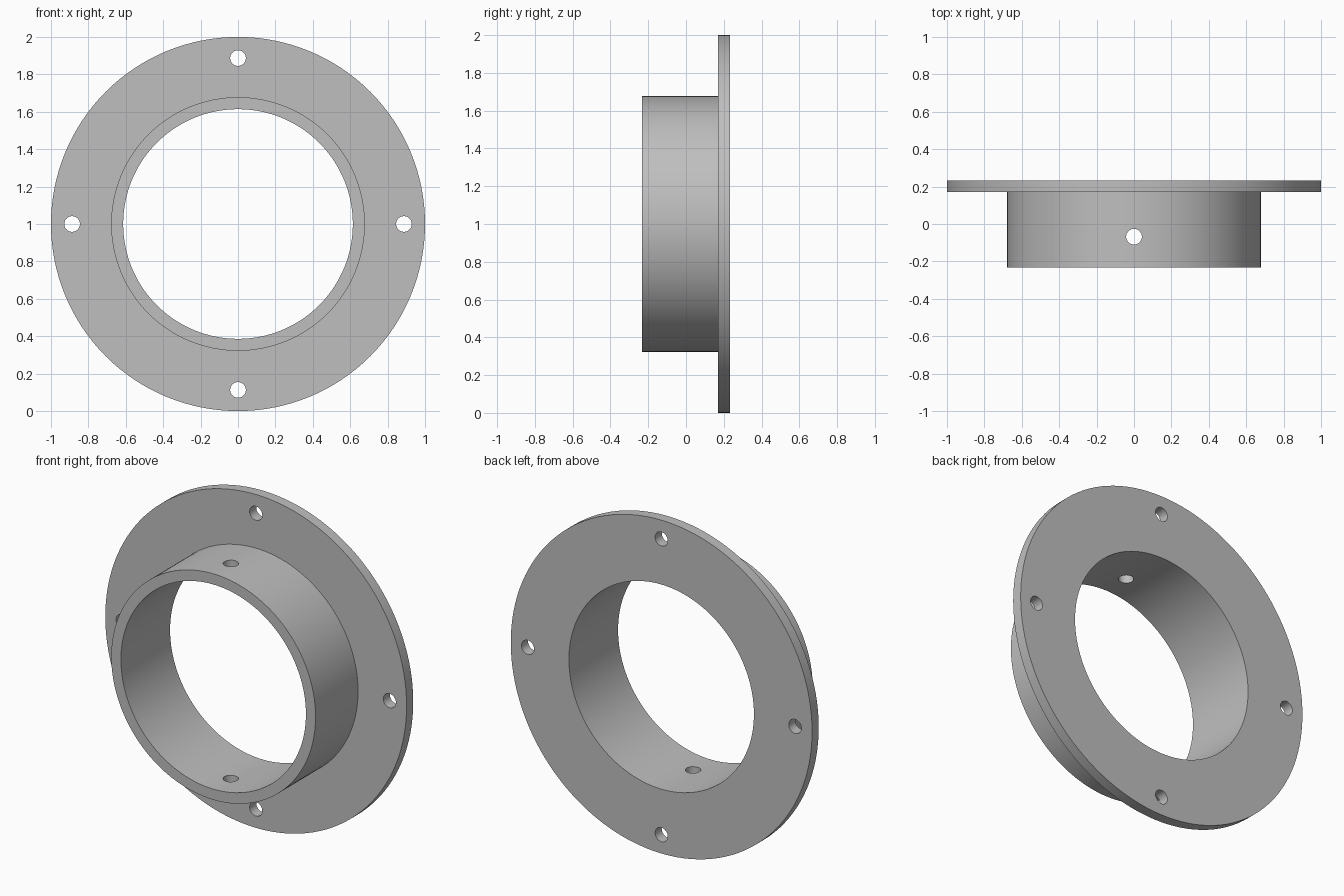
import bpy, bmesh, math
from mathutils import Matrix, Vector

if "Cube" in bpy.data.objects:
    bpy.data.objects.remove(bpy.data.objects["Cube"])

SEG = 128
CZ = 1.0            # height of the ring axis
R_OUT, R_COLLAR, R_BORE = 1.0, 0.678, 0.614
Y_FRONT, Y_STEP, Y_BACK = -0.233, 0.17, 0.233
HOLE_R = 0.042

grey = bpy.data.materials.new("plain grey")
grey.diffuse_color = (0.52, 0.52, 0.52, 1)
grey.use_nodes = True
grey.node_tree.nodes["Principled BSDF"].inputs["Base Color"].default_value = grey.diffuse_color


def make_object(name, bm):
    bmesh.ops.recalc_face_normals(bm, faces=bm.faces)
    mesh = bpy.data.meshes.new(name)
    bm.to_mesh(mesh)
    bm.free()
    mesh.materials.append(grey)
    obj = bpy.data.objects.new(name, mesh)
    bpy.context.collection.objects.link(obj)
    return obj


# Flanged collar: closed (radius, y) profile turned around the y axis
profile = [(R_BORE, Y_FRONT), (R_COLLAR, Y_FRONT), (R_COLLAR, Y_STEP),
           (R_OUT, Y_STEP), (R_OUT, Y_BACK), (R_BORE, Y_BACK)]
bm = bmesh.new()
rings = []
for i in range(SEG):
    a = 2 * math.pi * i / SEG
    rings.append([bm.verts.new((r * math.cos(a), y, CZ + r * math.sin(a)))
                  for r, y in profile])
n = len(profile)
for i in range(SEG):
    p, q = rings[i], rings[(i + 1) % SEG]
    for j in range(n):
        k = (j + 1) % n
        bm.faces.new((p[j], p[k], q[k], q[j]))
flange = make_object("flanged_collar", bm)

# Drill cutters: four bolt holes through the flange, one drill through the collar
bm = bmesh.new()


def drill(center, length, axis):
    rot = Vector((0, 0, 1)).rotation_difference(Vector(axis)).to_matrix().to_4x4()
    bmesh.ops.create_cone(bm, cap_ends=True, segments=32, radius1=HOLE_R,
                          radius2=HOLE_R, depth=length,
                          matrix=Matrix.Translation(center) @ rot)


for i in range(4):
    a = i * math.pi / 2
    drill((0.887 * math.cos(a), 0.2, CZ + 0.887 * math.sin(a)), 0.2, (0, 1, 0))
for side in (-1, 1):
    drill((0, -0.068, CZ + side * 0.645), 0.2, (0, 0, 1))
cutter = make_object("hole_cutter", bm)
cutter.hide_render = True

# Cut the holes, then drop the cutter
mod = flange.modifiers.new("holes", 'BOOLEAN')
mod.operation = 'DIFFERENCE'
mod.solver = 'EXACT'
mod.object = cutter
bpy.context.view_layer.objects.active = flange
flange.select_set(True)
bpy.ops.object.modifier_apply(modifier=mod.name)
bpy.data.objects.remove(cutter)
bpy.ops.object.shade_smooth_by_angle(angle=math.radians(30))
